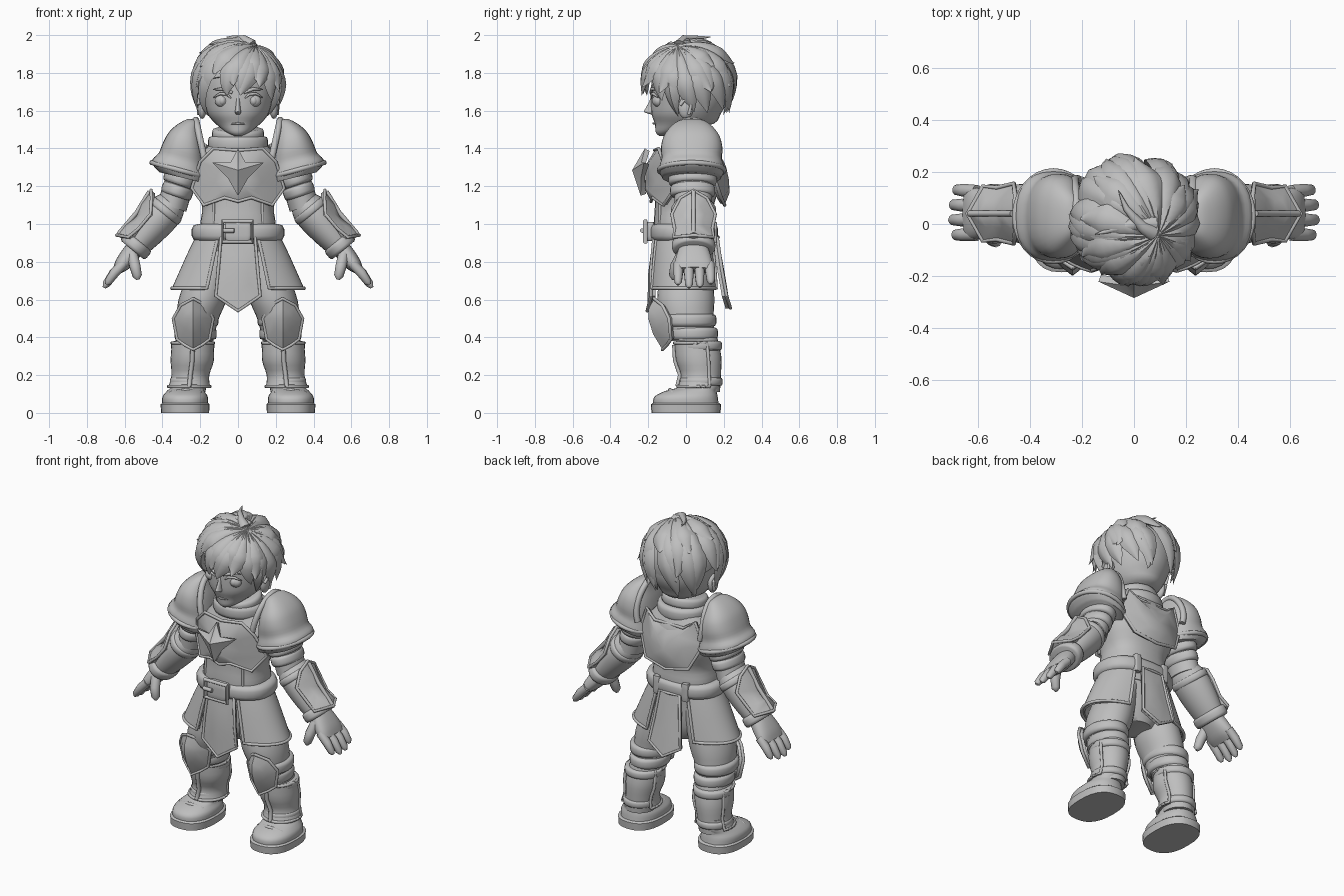
import bpy, bmesh, math, random
from mathutils import Vector as V

if "Cube" in bpy.data.objects:
    bpy.data.objects.remove(bpy.data.objects["Cube"])

random.seed(11)
GREY = bpy.data.materials.new("stone_grey")
GREY.diffuse_color = (0.52, 0.52, 0.52, 1)
GREY.use_nodes = True
GREY.node_tree.nodes["Principled BSDF"].inputs["Base Color"].default_value = GREY.diffuse_color


def finish(name, verts, faces, thick=0, mirror=False):
    bm = bmesh.new()
    vs = [bm.verts.new(v) for v in verts]
    for f in faces:
        bm.faces.new([vs[i] for i in f])
    bmesh.ops.remove_doubles(bm, verts=bm.verts[:], dist=1e-5)
    bmesh.ops.recalc_face_normals(bm, faces=bm.faces[:])
    if thick:
        bmesh.ops.solidify(bm, geom=bm.faces[:], thickness=thick)
        bmesh.ops.recalc_face_normals(bm, faces=bm.faces[:])
    me = bpy.data.meshes.new(name)
    bm.to_mesh(me)
    bm.free()
    me.materials.append(GREY)
    ob = bpy.data.objects.new(name, me)
    bpy.context.collection.objects.link(ob)
    if mirror:
        ob.modifiers.new("mirror", 'MIRROR').use_mirror_merge = False
    return ob


def grid(name, rows, wrap=True, caps=True, loop=False, **kw):
    n, m = len(rows[0]), len(rows)
    faces = []
    for r in range(m if loop else m - 1):
        for i in range(n if wrap else n - 1):
            a, b, j = r * n, (r + 1) % m * n, (i + 1) % n
            faces.append((a + i, a + j, b + j, b + i))
    if caps and wrap and not loop:
        faces += [tuple(range(n)), tuple(range((m - 1) * n, m * n))]
    return finish(name, [p for r in rows for p in r], faces, **kw)


def refine(rings, sub):
    out = []
    for i in range(len(rings) - 1):
        p = [V(rings[min(max(i + k, 0), len(rings) - 1)]) for k in (-1, 0, 1, 2)]
        for s in range(sub):
            t = s / sub
            out.append(0.5 * (2 * p[1] + (p[2] - p[0]) * t + (2 * p[0] - 5 * p[1] + 4 * p[2] - p[3]) * t * t
                              + (3 * p[1] - p[0] - 3 * p[2] + p[3]) * t ** 3))
    return out + [V(rings[-1])]


def loft(name, rings, axis=(0, 0, 1), p=2, n=28, sub=3, mirror=False):
    """Rings of (x, y, z, half width, half depth) across an axis."""
    ax = V(axis).normalized()
    w = V((0, 1, 0)).cross(ax).normalized()
    d = ax.cross(w)
    rows = []
    for x, y, z, rx, ry in refine(rings, sub):
        row = []
        for k in range(n):
            c, s = math.cos(math.tau * k / n), math.sin(math.tau * k / n)
            row.append(V((x, y, z)) + w * max(rx, .001) * math.copysign(abs(c) ** (2 / p), c)
                       + d * max(ry, .001) * math.copysign(abs(s) ** (2 / p), s))
        rows.append(row)
    return grid(name, rows, mirror=mirror)


def band(name, c, rx, ry, h, axis=(0, 0, 1), mirror=False, p=2):
    """Rounded strap around a limb."""
    ax = V(axis).normalized()
    rings = []
    for t, k in ((-1, .86), (-.85, .96), (-.4, 1), (.4, 1), (.85, .96), (1, .86)):
        q = V(c) + ax * t * h / 2
        rings.append((*q, rx * k, ry * k))
    return loft(name, rings, axis, p=p, sub=1, mirror=mirror)


def tube(name, pts, r, closed=False, mirror=False, taper=None, n=10):
    pts = [V(p) for p in pts]
    ref = V((0, 0, 0))
    for i in range(len(pts)):
        ref += (pts[i] - pts[0]).cross(pts[(i + 1) % len(pts)] - pts[0])
    rows = []
    for i, p in enumerate(pts):
        a = pts[i - 1] if closed or i else p
        b = pts[(i + 1) % len(pts)] if closed or i < len(pts) - 1 else p
        t = (b - a).normalized()
        u = t.cross(ref if ref.length > 1e-6 else t.orthogonal()).normalized()
        v = t.cross(u)
        rr = r * (taper[i] if taper else 1)
        rows.append([p + rr * (u * math.cos(math.tau * k / n) + v * math.sin(math.tau * k / n)) for k in range(n)])
    return grid(name, rows, loop=closed, mirror=mirror)


def plate(name, half, centre, thick=.025, bulge=(0, 0, 0), rim=.009, frame=None, mirror=False):
    """Symmetrical armour plate from half an outline that starts and ends on its midline."""
    put = frame or (lambda q: V(q))
    line = [V(q) for q in half] + [V((-q[0], q[1], q[2])) for q in half[-2:0:-1]]
    mid = [q.lerp(V(centre), .5) + V(bulge) for q in line]
    n = len(line)
    faces = [(i, (i + 1) % n, n + (i + 1) % n, n + i) for i in range(n)]
    faces += [(n + i, n + (i + 1) % n, 2 * n) for i in range(n)]
    finish(name, [put(q) for q in line + mid + [V(centre)]], faces, thick, mirror)
    if rim:
        tube(name + "_rim", [put(q) for q in line], rim, True, mirror)


def sheet(name, stations, a0, a1, thick=.02, rim=.009, n=18):
    """Open curved panel through elliptical arcs."""
    rows = []
    for x, y, z, rx, ry in refine(stations, 3):
        ang = [math.radians(a0 + (a1 - a0) * k / n) for k in range(n + 1)]
        rows.append([V((x + rx * math.cos(a), y + ry * math.sin(a), z)) for a in ang])
    grid(name, rows, wrap=False, thick=thick, mirror=True)
    edge = rows[0] + [r[-1] for r in rows[1:-1]] + rows[-1][::-1] + [r[0] for r in rows[-2:0:-1]]
    tube(name + "_rim", edge, rim, True, True)


def ball(name, c, r, mirror=False):
    loft(name, [(c[0], c[1], c[2] - r[2] * math.cos(math.pi * k / 10), r[0] * math.sin(math.pi * k / 10),
                 r[1] * math.sin(math.pi * k / 10)) for k in range(11)], n=18, sub=1, mirror=mirror)


# Head and face
loft("head", [(0, -.12, 1.465, .015, .02), (0, -.095, 1.485, .06, .065), (0, -.01, 1.53, .118, .155),
              (0, 0, 1.58, .16, .182), (0, .014, 1.64, .182, .2), (0, .02, 1.7, .195, .205),
              (0, .02, 1.78, .198, .2), (0, .02, 1.86, .17, .175), (0, .02, 1.92, .11, .11), (0, .02, 1.95, .01, .01)])
loft("nose", [(0, -.175, 1.58, .01, .01), (0, -.187, 1.592, .017, .034), (0, -.185, 1.606, .014, .033),
              (0, -.178, 1.65, .01, .016), (0, -.175, 1.69, .008, .008)], n=16)
ball("eye", (.083, -.146, 1.652), (.04, .03, .034), True)
ball("iris", (.083, -.16, 1.652), (.02, .02, .024), True)
tube("upper_eyelid", [(.035, -.181, 1.665), (.06, -.182, 1.687), (.095, -.173, 1.69), (.13, -.148, 1.67)], .008,
     mirror=True, taper=(.4, 1, 1, .4))
tube("eyebrow", [(.03, -.186, 1.695), (.08, -.18, 1.715), (.13, -.155, 1.712)], .01, mirror=True, taper=(.8, 1, .3))
tube("mouth", [(-.04, -.16, 1.53), (0, -.172, 1.533), (.04, -.16, 1.53)], .006, taper=(.3, 1, .3))
ball("ear", (.19, .0, 1.615), (.024, .042, .058), True)
tube("ear_fold", [(.207, -.03, 1.63), (.213, -.005, 1.66), (.213, .03, 1.64), (.207, .015, 1.58)], .009, mirror=True)

# Hair: a cap covered by pointed locks that leave the crown
C, R = V((0, .015, 1.74)), V((.208, .215, .215))


def on_head(d, k):
    return C + V((d.x * R.x, d.y * R.y, d.z * R.z)) * k


def direction(az, el):
    az, el = math.radians(az), math.radians(el)
    return V((math.cos(el) * math.cos(az), math.cos(el) * math.sin(az), math.sin(el)))


cap = []
for i in range(13):
    cap.append([on_head(direction(a, 89.5 - (91.5 + 14 * math.sin(math.radians(a))) * i / 12), 1)
                for a in range(0, 360, 10)])
grid("hair_cap", cap, caps=False, thick=.012)
CROWN = V((.42, -.25, .88)).normalized()


def lock(az, el, w, lift, curl=0):
    end, rows, path = direction(az + curl, el), [], []
    bend = direction(az, el * .5 + 25)
    for i in range(15):
        s = i / 14
        d = CROWN.slerp(bend, s).slerp(end, s)
        path.append((d, on_head(d, 1.0 + .045 * math.sin(math.pi * s) + lift * s ** 3), s))
    for i, (d, p, s) in enumerate(path):
        t = path[min(i + 1, 14)][1] - path[max(i - 1, 0)][1]
        side = t.cross(d).normalized()
        k = max(min(1, 1.9 * (1 - s)), .01)
        ww, th = w * min(1, .2 + 1.7 * s) * k, .036 * k * min(1, .5 + s)
        rows.append([p + side * ww * a + d * th * b for a, b in
                     ((-1, 0), (-.55, .6), (0, 1), (.55, .6), (1, 0), (0, -.7))])
    grid("hair_lock", rows)


for i in range(16):
    a = i * 22.5 - 96
    front = max(0, -math.sin(math.radians(a)))
    lock(a, -36 + 24 * front + random.uniform(-5, 5), .07, .17 + random.uniform(0, .12) - .08 * front,
         random.choice((-14, 10, 14)))
for i in range(12):
    a = i * 30 - 80
    front = max(0, -math.sin(math.radians(a)))
    lock(a, -8 + 8 * front + random.uniform(-8, 8), .07, .2 + random.uniform(0, .14) - .06 * front,
         random.choice((-15, 15)))
for a, el, up in ((20, 22, .22), (75, 25, .24), (120, 28, .22), (165, 38, .27), (200, 20, .25), (225, 12, .18)):
    lock(a, el, .07, up, 14)
for s in (-1, 1):
    lock(-25 if s > 0 else 205, -45, .05, .12, 6 * s)
tube("hair_tuft", [(.07, -.03, 1.945), (.03, -.01, 1.98), (-.03, .06, 1.985), (-.06, .13, 1.99)], .035, taper=(1, .6, .35, .05))
tube("hair_tuft_side", [(.08, 0, 1.94), (.0, .0, 1.965), (-.08, -.02, 1.96), (-.15, -.04, 1.95)], .035, taper=(1, .8, .4, .05))

# Torso, collar and chest armour
loft("torso", [(0, -.01, .86, .2, .155), (0, -.01, 1, .2, .16), (0, -.01, 1.09, .19, .155), (0, .01, 1.2, .225, .17),
               (0, .03, 1.32, .225, .16), (0, .03, 1.4, .17, .13), (0, .02, 1.5, .09, .09)], p=2.4)
band("lower_collar", (0, .02, 1.425), .16, .145, .08)
band("upper_collar", (0, .01, 1.475), .138, .128, .06, (0, -.15, 1))
plate("breastplate", [(0, -.165, 1.39), (.13, -.145, 1.4), (.2, -.12, 1.33), (.245, -.06, 1.19), (.18, -.12, 1.1),
                      (.07, -.175, 1.14), (0, -.185, 1.12)], (0, -.215, 1.25), bulge=(0, -.018, 0))
plate("chest_star", [(0, -.218, 1.4), (.04, -.236, 1.325), (.137, -.222, 1.325), (.055, -.238, 1.245), (0, -.24, 1.15)],
      (0, -.285, 1.285), rim=0)
plate("back_plate", [(0, .165, 1.37), (.1, .17, 1.37), (.17, .15, 1.42), (.22, .14, 1.28), (.15, .19, 1.13), (0, .205, 1.1)],
      (0, .228, 1.23), bulge=(0, .014, 0))
for x in (.06, .13):
    tube("vest_seam", [(x, -.163 + x * .2, 1.0), (x, -.165 + x * .2, 1.12)], .008, mirror=True)

# Belt and buckle
band("belt", (0, -.01, .955), .245, .18, .09, p=2.3)
band("buckle", (0, -.195, .96), .07, .028, .1, p=6)
tube("buckle_frame", [(-.08, -.215, .905), (.075, -.215, .905), (.075, -.215, 1.015), (-.08, -.215, 1.015)], .012, True)
tube("buckle_prong", [(-.08, -.23, .965), (-.02, -.232, .965)], .012)
band("back_belt_loop", (.1, .145, .955), .022, .02, .11, p=5, mirror=True)

# Skirt and hips
loft("hips", [(0, 0, .62, .1, .1), (0, -.005, .72, .2, .14), (0, -.005, .92, .2, .15)])
plate("front_flap", [(0, -.175, .93), (.09, -.17, .93), (.105, -.185, .76), (.118, -.185, .62), (0, -.205, .54)],
      (0, -.2, .74))
plate("back_flap", [(0, .17, .93), (.07, .165, .93), (.09, .19, .76), (.11, .215, .62), (0, .235, .555)], (0, .205, .74))
sheet("side_skirt", [(0, -.01, .93, .225, .165), (0, -.01, .85, .265, .175), (0, -.01, .75, .31, .185),
                     (0, -.01, .66, .35, .192)], -62, 62)

# Legs
loft("thigh", [(.11, 0, .85, .11, .13), (.16, 0, .7, .12, .145), (.19, 0, .59, .127, .15), (.215, .01, .49, .11, .135),
               (.23, .04, .38, .1, .115)], mirror=True)
for z, y, r in ((.49, .015, .122), (.42, .035, .112)):
    band("knee_strap", (.225, y, z), r, r * 1.2, .065, mirror=True)
loft("shin", [(.23, .055, .4, .095, .11), (.24, .072, .3, .103, .115), (.25, .085, .2, .09, .1), (.257, .085, .11, .085, .095)],
     mirror=True)
knee = lambda q: V((.237 + q[0], q[1], q[2]))
plate("knee_guard", [(0, -.17, .605), (.065, -.125, .57), (.105, -.09, .5), (.085, -.08, .39), (.045, -.1, .36),
                     (0, -.125, .335)], (0, -.2, .5), bulge=(0, -.012, 0), frame=knee, mirror=True)
sheet("greave", [(.24, .06, .37, .11, .12), (.242, .068, .28, .115, .122), (.252, .078, .2, .1, .105),
                 (.258, .075, .14, .11, .118)], -205, 25)
tube("greave_ridge", [(.24, -.062, .36), (.242, -.058, .28), (.252, -.031, .2), (.258, -.046, .14)], .012, mirror=True)
band("calf_strap", (.24, .068, .355), .115, .123, .05, mirror=True)
band("ankle_strap", (.258, .08, .165), .103, .114, .045, mirror=True)

# Boots
loft("sole", [(.28, 0, 0, .127, .183), (.28, 0, .045, .13, .186), (.28, 0, .052, .122, .176)], p=2.5, sub=1, mirror=True)
loft("boot", [(.28, 0, .045, .121, .173), (.28, .0, .085, .12, .168), (.277, .025, .115, .1, .138),
              (.265, .07, .14, .09, .106), (.257, .08, .2, .085, .1)], p=2.3, mirror=True)
tube("boot_seam", [(.17, -.04, .06), (.2, -.07, .105), (.277, -.085, .12), (.355, -.07, .105), (.39, -.04, .06)], .012, mirror=True)

# Shoulder armour
loft("pauldron", [(.295, .03, 1.245, .125, .155), (.308, .03, 1.28, .148, .172), (.31, .03, 1.31, .146, .17),
                  (.298, .03, 1.345, .126, .16), (.29, .03, 1.4, .112, .163), (.28, .03, 1.46, .092, .15),
                  (.265, .03, 1.51, .062, .115), (.243, .03, 1.545, .032, .07), (.232, .03, 1.555, .01, .02)],
     axis=(-.24, 0, 1), p=2.4, mirror=True)
arc = [math.radians(a) for a in range(-95, 96, 10)]
tube("pauldron_collar_rim", [(.178 + .045 * math.cos(a) + .045 * max(0, math.sin(a)) ** 3, .03 + .142 * math.sin(a),
                              1.345 + .205 * math.cos(a)) for a in arc], .018, mirror=True)
tube("pauldron_lower_rim", [(.31 + .147 * math.cos(k * math.tau / 32), .03 + .172 * math.sin(k * math.tau / 32),
                             1.285 + .04 * math.cos(k * math.tau / 32)) for k in range(32)], .013, True, True)

# Arms
UP, FORE = V((.075, 0, -.22)), V((.63, 0, -.77))
loft("upper_arm", [(.27, .035, 1.36, .08, .1), (.31, .035, 1.22, .078, .1), (.35, .04, 1.09, .08, .1)], UP, mirror=True)
for x, z, r in ((.305, 1.235, .09), (.322, 1.175, .084)):
    band("sleeve_band", (x, .035, z), r, r * 1.42, .06, UP, True)
loft("forearm", [(.33, .04, 1.13, .06, .08), (.365, .04, 1.09, .09, .108), (.42, .04, 1.03, .098, .115),
                 (.49, .04, .945, .085, .105), (.545, .04, .88, .07, .09)], FORE, mirror=True)
band("elbow_strap", (.385, .04, 1.07), .1, .12, .045, FORE, True)
band("wrist_cuff", (.54, .04, .885), .085, .115, .06, FORE, True)


def arm_frame(q):
    return V((.45, .04, .99)) + V((0, 1, 0)) * q[0] + V((.77, 0, .63)) * q[1] - FORE * q[2]


plate("gauntlet_plate", [(0, .128, .14), (.07, .1, .11), (.115, .05, .04), (.1, .05, -.06), (.105, .065, -.13),
                         (0, .118, -.16)], (0, .1, -.02), bulge=(0, .012, 0), frame=arm_frame, mirror=True)
tube("gauntlet_ridge", [arm_frame(q) for q in ((0, .13, .13), (0, .112, 0), (0, .115, -.15))], .012, mirror=True)

# Hands
loft("palm", [(.535, .04, .885, .045, .07), (.57, .04, .84, .048, .088), (.61, .04, .79, .042, .1), (.64, .04, .755, .026, .095)],
     FORE, p=2.4, mirror=True)
for i, tip in enumerate((.96, 1.1, 1.07, .92)):
    y = -.04 + i * .055
    tube("finger", [(.605, y, .79), (.605 + .05 * tip, y * 1.03, .79 - .05 * tip), (.605 + .085 * tip, y * 1.05, .79 - .1 * tip),
                    (.605 + .095 * tip, y * 1.05, .79 - .116 * tip)], .026, mirror=True, taper=(1, 1, .8, .3))
tube("thumb", [(.56, -.02, .84), (.545, -.055, .775), (.533, -.065, .725), (.53, -.065, .705)], .03, mirror=True,
     taper=(1, 1, .85, .3))

# Smooth shading with sharp armour edges
bpy.ops.object.select_all(action='SELECT')
bpy.context.view_layer.objects.active = bpy.context.scene.objects[0]
bpy.ops.object.shade_smooth_by_angle(angle=math.radians(50))
